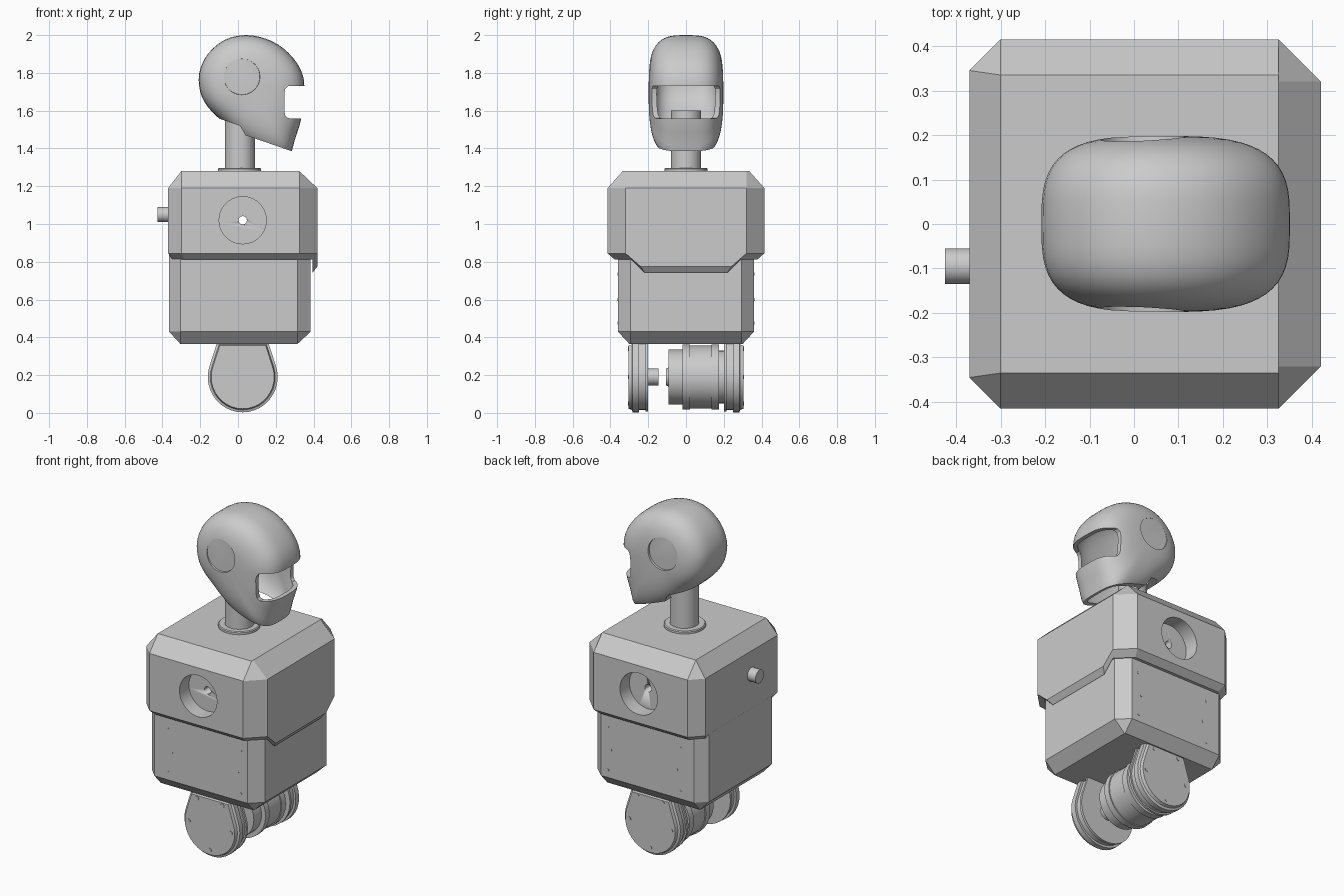
import bpy, bmesh, math
from mathutils import Matrix, Vector

if "Cube" in bpy.data.objects:
    bpy.data.objects.remove(bpy.data.objects["Cube"])


def loft(name, rings, smooth=None):
    """Skin a list of equal-length point rings and cap both ends."""
    bm = bmesh.new()
    vs = [[bm.verts.new(p) for p in r] for r in rings]
    n = len(rings[0])
    for a, b in zip(vs, vs[1:]):
        for i in range(n):
            bm.faces.new((a[i], a[(i + 1) % n], b[(i + 1) % n], b[i]))
    bm.faces.new(vs[0])
    bm.faces.new(vs[-1])
    bmesh.ops.remove_doubles(bm, verts=bm.verts, dist=1e-4)
    bmesh.ops.recalc_face_normals(bm, faces=bm.faces)
    me = bpy.data.meshes.new(name)
    bm.to_mesh(me)
    bm.free()
    ob = bpy.data.objects.new(name, me)
    bpy.context.collection.objects.link(ob)
    if smooth:
        shade(ob, smooth)
    return ob


def activate(ob):
    bpy.ops.object.select_all(action='DESELECT')
    ob.select_set(True)
    bpy.context.view_layer.objects.active = ob


def shade(ob, angle=30):
    activate(ob)
    bpy.ops.object.shade_smooth_by_angle(angle=math.radians(angle))


def turned(name, start, axis, steps, sides=32, smooth=30):
    """Round part: steps are (distance along axis, radius)."""
    rot = Vector(axis).to_track_quat('Z', 'Y')
    rings = [[Vector(start) + rot @ Vector((r * math.cos(2 * math.pi * i / sides),
                                            r * math.sin(2 * math.pi * i / sides), d))
              for i in range(sides)] for d, r in steps]
    return loft(name, rings, smooth)


def extrude_y(name, outline, y):
    return loft(name, [[(x, s * y, z) for x, z in outline] for s in (-1, 1)])


def cut(ob, cutters):
    activate(ob)
    for c in cutters:
        m = ob.modifiers.new('cut', 'BOOLEAN')
        m.operation, m.solver, m.object = 'DIFFERENCE', 'EXACT', c
        bpy.ops.object.modifier_apply(modifier=m.name)
        bpy.data.objects.remove(c)


def clamp(v, lo, hi):
    return max(lo, min(hi, v))


# Upper torso: chamfered shell whose lower edge dips on the chest side
half = [(-.37, -.345), (-.30, -.415), (.325, -.415), (.42, -.32), (.42, -.24)]
plan = half + [(x, -y) for x, y in reversed(half)]
drop = [.845, .845, .845, .845, .775]
drop += drop[::-1]
upper = loft('upper_torso', [
    [(clamp(x, -.30, .325), clamp(y, -.335, .335), 1.28) for x, y in plan],
    [(x, y, 1.19) for x, y in plan],
    [(x, y, z) for (x, y), z in zip(plan, drop)],
    [(x * .94, y * .91, z - .033) for (x, y), z in zip(plan, drop)]])

# Shoulder sockets with a small bore running right through
cutters = [turned('cutter', (.025, s * .325, 1.02), (0, s, 0), [(0, .125), (.2, .125)], 40)
           for s in (-1, 1)]
cutters.append(turned('cutter', (.025, -.5, 1.02), (0, 1, 0), [(0, .022), (1, .022)], 16))
cut(upper, cutters)

# Lower torso
half = [(-.365, -.30), (-.305, -.36), (.315, -.36), (.385, -.295)]
plan = half + [(x, -y) for x, y in reversed(half)]
loft('lower_torso', [
    [(x, y, .86) for x, y in plan],
    [(x, y, .43) for x, y in plan],
    [(clamp(x, -.305, .315), clamp(y, -.30, .30), .365) for x, y in plan]])

# Panel screws on both sides
for s in (-1, 1):
    for x, z in [(-.215, .735), (.27, .735), (-.19, .6), (.25, .6), (-.215, .475), (.27, .475)]:
        turned('panel_screw', (x, s * .355, z), (0, s, 0), [(0, .008), (.007, .008)], 10)

# Back knob
turned('back_knob', (-.36, -.095, 1.05), (-1, 0, 0), [(0, .04), (.065, .04)], 20)

# Neck with base flange
turned('neck', (.01, 0, 1.27), (0, 0, 1), [(0, .08), (.33, .08)])
turned('neck_flange', (.008, 0, 1.27), (0, 0, 1), [(0, .115), (.022, .115), (.027, .11)])

# Helmet: side profile shrunk toward each side as a superellipse
prof = [(.04, 2.0), (-.07, 1.975), (-.16, 1.90), (-.205, 1.80), (-.2, 1.70), (-.16, 1.62),
        (-.08, 1.54), (.03, 1.44), (.16, 1.37), (.265, 1.355), (.302, 1.45), (.335, 1.56),
        (.35, 1.70), (.345, 1.78), (.31, 1.855), (.24, 1.93), (.15, 1.98)]


def spline(pts, sub):
    out, n = [], len(pts)
    for i in range(n):
        a, b, c, d = (Vector(pts[(i + k) % n]) for k in (-1, 0, 1, 2))
        for j in range(sub):
            t = j / sub
            out.append(.5 * (2 * b + (c - a) * t + (2 * a - 5 * b + 4 * c - d) * t * t
                             + (3 * b - a - 3 * c + d) * t ** 3))
    return out


centre, outline, power, rings = Vector((.06, 1.72)), spline(prof, 3), 2 / 3.2, []
for k in range(-14, 15):
    a = math.radians(88) * k / 14
    y = .198 * math.copysign(abs(math.sin(a)) ** power, a)
    s = math.cos(a) ** power
    rings.append([(p.x, y, p.y) for p in (centre + (q - centre) * s for q in outline)])
helmet = loft('helmet', rings)
activate(helmet)
m = helmet.modifiers.new('shell', 'SOLIDIFY')
m.thickness, m.offset = .025, -1
bpy.ops.object.modifier_apply(modifier=m.name)
# visor opening, open underside and ear recesses
cut(helmet, [
    extrude_y('cutter', [(.5, 1.73), (.265, 1.73), (.25, 1.715), (.245, 1.69), (.245, 1.60),
                         (.25, 1.575), (.265, 1.56), (.5, 1.555)], .4),
    extrude_y('cutter', [(-.12, 1.565), (.01, 1.52), (.04, 1.47), (.28, 1.387), (.5, 1.31),
                         (.5, 1.2), (-.12, 1.2)], .4)]
    + [turned('cutter', (.02, s * .186, 1.78), (0, s, 0), [(0, .095), (.1, .105)], 40)
       for s in (-1, 1)])
shade(helmet, 28)

# Base side plates: layered teardrop covers with rim bolts
tear = [(.185 * math.cos(math.radians(a)), .187 * math.sin(math.radians(a)))
        for a in range(160, 381, 10)] + [(.135, .185), (-.135, .185)]
layers = [(.20, .98), (.215, .98), (.215, .93), (.25, .93), (.25, 1), (.282, 1),
          (.287, .93), (.305, .90)]
for s in (-1, 1):
    loft('side_plate', [[(.025 + x * k, s * y, .19 + z * k) for x, z in tear]
                        for y, k in layers], 25)
    for x, z in [(.025, .05), (-.115, .19), (.165, .19), (-.06, .34), (.11, .34)]:
        turned('plate_bolt', (x, s * .30, z), (0, s, 0), [(0, .012), (.008, .012)], 10)

# Drive motor on one plate, axle stub on the other
turned('drive_motor', (.025, .21, .19), (0, -1, 0),
       [(0, .14), (.035, .14), (.035, .172), (.075, .172), (.075, .166), (.19, .166),
        (.19, .172), (.228, .172), (.228, .145), (.302, .145), (.302, .05), (.315, .045)], 28)
turned('axle_stub', (.025, -.21, .19), (0, 1, 0), [(0, .045), (.065, .045)], 20)
